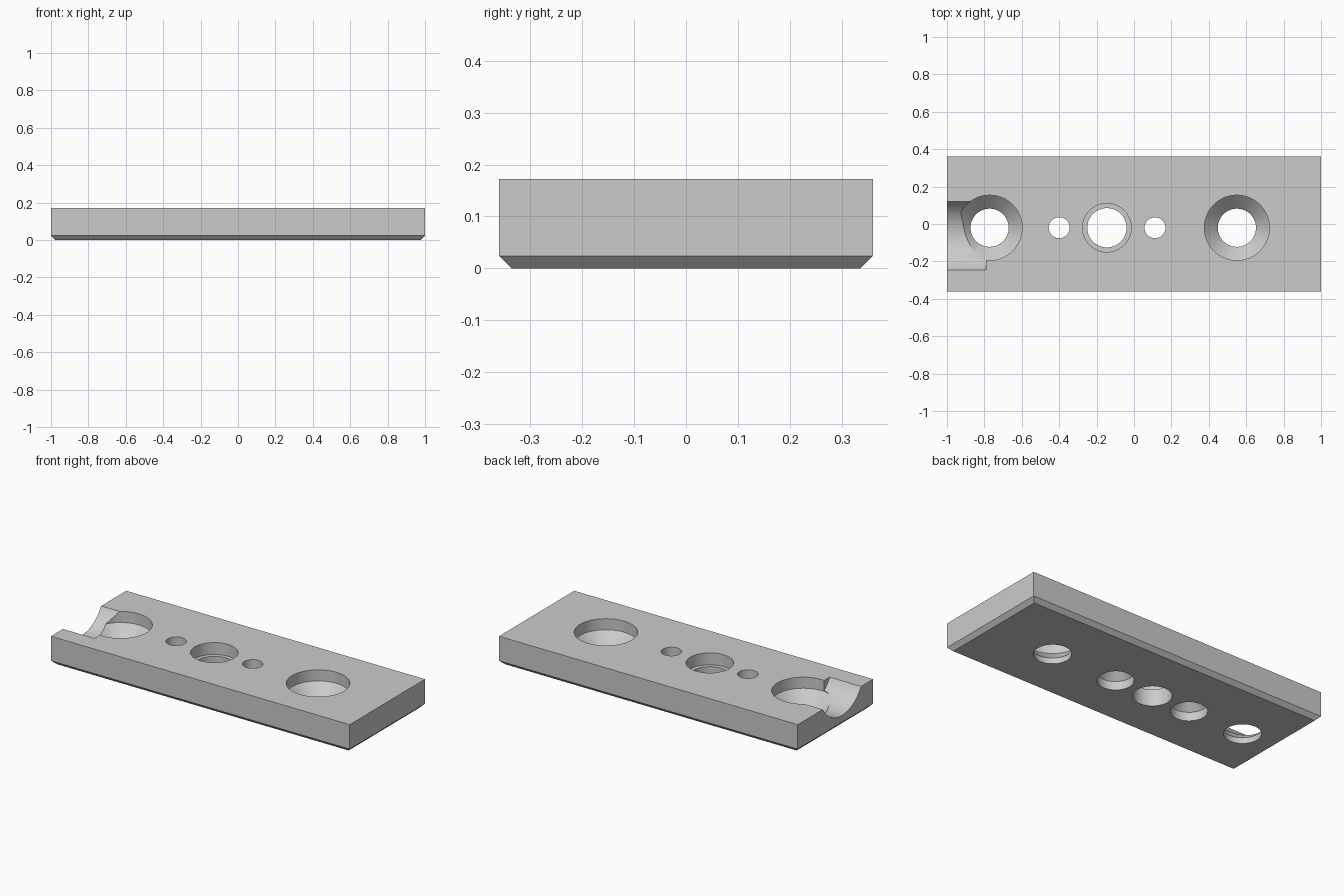
import bpy, bmesh, math
from mathutils import Matrix

cube = bpy.data.objects.get("Cube")
if cube:
    bpy.data.objects.remove(cube, do_unlink=True)

LENGTH, WIDTH, HEIGHT, CHAMFER = 2.0, 0.72, 0.172, 0.024
HOLE_Y = -0.02
TOP, BASE = HEIGHT + 0.05, -0.05

grey = bpy.data.materials.new("light_grey")
grey.use_nodes = True
colour = (0.6, 0.6, 0.6, 1)
grey.diffuse_color = colour
grey.node_tree.nodes["Principled BSDF"].inputs["Base Color"].default_value = colour


def make_object(name, bm):
    bmesh.ops.recalc_face_normals(bm, faces=bm.faces[:])
    mesh = bpy.data.meshes.new(name)
    bm.to_mesh(mesh)
    bm.free()
    mesh.materials.append(grey)
    obj = bpy.data.objects.new(name, mesh)
    bpy.context.collection.objects.link(obj)
    return obj


def lathe(name, profile, matrix, sides=96):
    """Closed solid of revolution from (radius, height) pairs."""
    bm = bmesh.new()
    rings = []
    for r, z in profile:
        angles = [2 * math.pi * i / sides for i in range(sides)]
        rings.append([bm.verts.new((r * math.cos(a), r * math.sin(a), z)) for a in angles])
    for low, high in zip(rings, rings[1:]):
        for i in range(sides):
            j = (i + 1) % sides
            bm.faces.new((low[i], low[j], high[j], high[i]))
    bm.faces.new(rings[0][::-1])
    bm.faces.new(rings[-1])
    bm.transform(matrix)
    return make_object(name, bm)


# Plate with a chamfered lower rim
bm = bmesh.new()
levels = []
for inset, z in ((CHAMFER, 0), (0, CHAMFER), (0, HEIGHT)):
    x, y = LENGTH / 2 - inset, WIDTH / 2 - inset
    levels.append([bm.verts.new(p) for p in ((-x, -y, z), (x, -y, z), (x, y, z), (-x, y, z))])
for low, high in zip(levels, levels[1:]):
    for i in range(4):
        j = (i + 1) % 4
        bm.faces.new((low[i], low[j], high[j], high[i]))
bm.faces.new(levels[0][::-1])
bm.faces.new(levels[-1])
plate = make_object("mounting_plate", bm)

# Hole profiles: sunk from above, stepped from above, sunk from below
sunk_top = [(0.102, BASE), (0.102, 0.035), (0.174, 0.105), (0.174, TOP)]
stepped = [(0.105, BASE), (0.105, 0.1), (0.13, 0.1), (0.13, TOP)]
sunk_base = [(0.1, BASE), (0.1, 0.052), (0.056, 0.096), (0.056, TOP)]

cutters = []
for name, x, profile in (
    ("end_hole", -0.772, sunk_top),
    ("end_hole", 0.55, sunk_top),
    ("centre_hole", -0.145, stepped),
    ("small_hole", -0.4, sunk_base),
    ("small_hole", 0.112, sunk_base),
):
    cutters.append(lathe(name + "_cutter", profile, Matrix.Translation((x, HOLE_Y, 0))))

# Round trough opening at one end and running into the end hole
radius, floor = 0.21, 0.066
along_x = Matrix.Translation((0, -0.063, floor + radius)) @ Matrix.Rotation(math.pi / 2, 4, "Y")
cutters.append(lathe("trough_cutter", [(radius, -1.1), (radius, -0.79)], along_x))

# Cut everything out of the plate
bpy.ops.object.select_all(action="DESELECT")
bpy.context.view_layer.objects.active = plate
plate.select_set(True)
for cutter in cutters:
    cutter.hide_render = True
    cut = plate.modifiers.new("cut", "BOOLEAN")
    cut.operation = "DIFFERENCE"
    cut.solver = "EXACT"
    cut.object = cutter
    bpy.ops.object.modifier_apply(modifier=cut.name)
    bpy.data.objects.remove(cutter, do_unlink=True)

bpy.ops.object.shade_smooth_by_angle(angle=math.radians(25))
